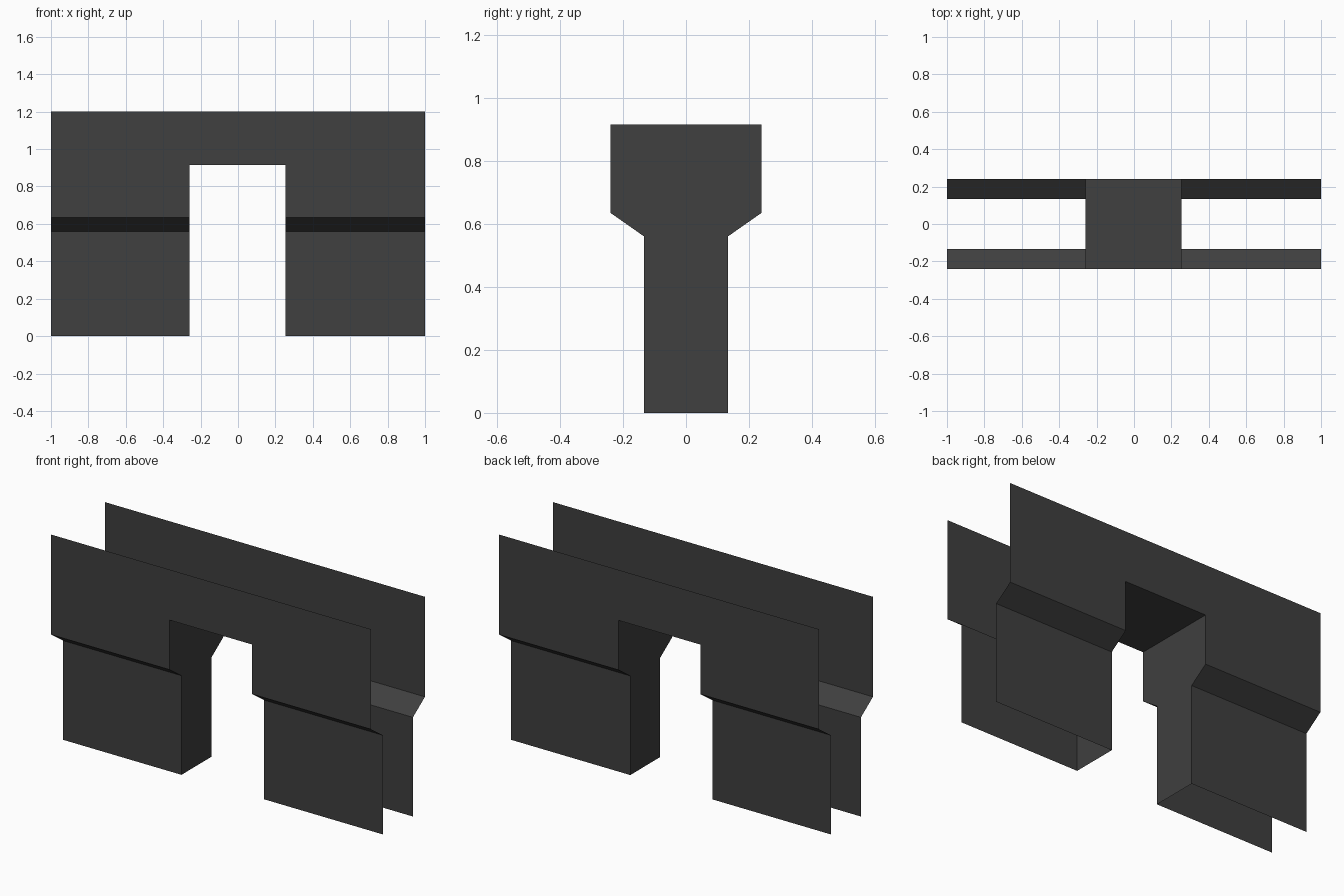
import bpy

if "Cube" in bpy.data.objects:
    bpy.data.objects.remove(bpy.data.objects["Cube"])

# One flat dark grey for the whole wall
grey = bpy.data.materials.new("dark grey")
grey.diffuse_color = (0.05, 0.05, 0.05, 1)
grey.use_nodes = True
grey.node_tree.nodes["Principled BSDF"].inputs["Base Color"].default_value = grey.diffuse_color

LEFT, RIGHT, HEAD, TOP = -0.26, 0.255, 0.915, 1.2   # doorway sides, head and wall top
# Half section (y, z) of the wall from the ground up to the doorway head
SECTION = [(0.133, 0), (0.133, 0.56), (0.24, 0.635), (0.24, HEAD)]


def make(name, verts, faces):
    mesh = bpy.data.meshes.new(name)
    mesh.from_pydata(verts, [], faces)
    mesh.materials.append(grey)
    obj = bpy.data.objects.new(name, mesh)
    bpy.context.collection.objects.link(obj)
    return obj


def sheet(name, section, x0, x1, side):
    """Sweep an open section along x; side is -1 for front, 1 for back."""
    verts = [(x, side * y, z) for y, z in section for x in (x0, x1)]
    faces = [(2 * i, 2 * i + 1, 2 * i + 3, 2 * i + 2) for i in range(len(section) - 1)]
    if side > 0:
        faces = [f[::-1] for f in faces]
    make(name, verts, faces)


# Front and back skins: two stepped panels with a band above the doorway
for label, side in (("front", -1), ("back", 1)):
    for end, x0, x1 in (("left", -1, LEFT), ("right", RIGHT, 1)):
        sheet(f"{label}_{end}_panel", SECTION + [(0.24, TOP)], x0, x1, side)
    sheet(f"{label}_band", [(0.24, HEAD), (0.24, TOP)], LEFT, RIGHT, side)

# Doorway jambs follow the full wall section
outline = SECTION + [(-y, z) for y, z in reversed(SECTION)]
loop = tuple(range(len(outline)))
make("left_jamb", [(LEFT, y, z) for y, z in outline], [loop])
make("right_jamb", [(RIGHT, y, z) for y, z in outline], [loop[::-1]])

# Doorway ceiling
make("doorway_ceiling",
     [(LEFT, -0.24, HEAD), (LEFT, 0.24, HEAD), (RIGHT, 0.24, HEAD), (RIGHT, -0.24, HEAD)],
     [(0, 1, 2, 3)])
